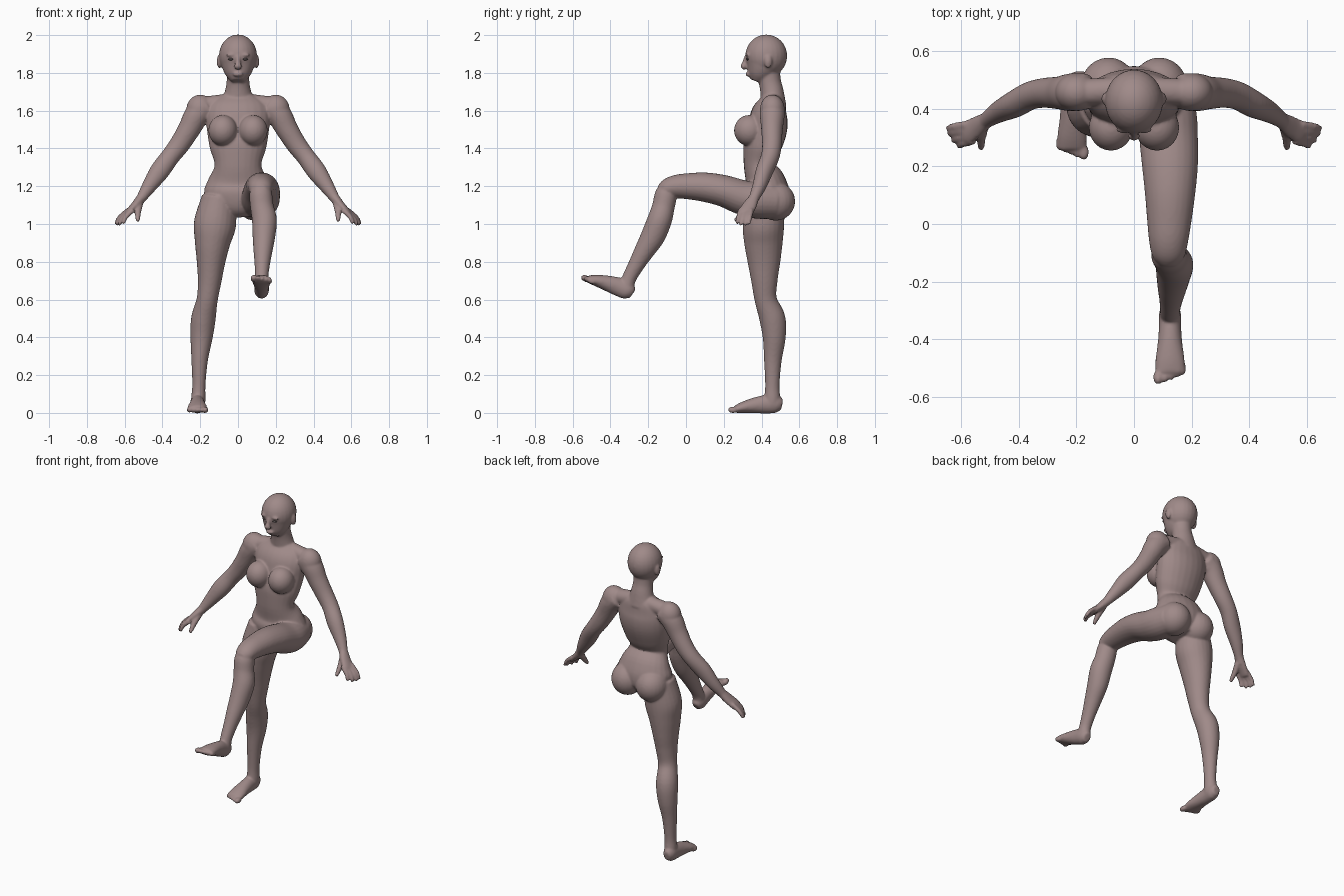
import bpy, bmesh, math
from mathutils import Vector, Matrix

def material(name, rgb):
    m = bpy.data.materials.new(name)
    m.diffuse_color = (*rgb, 1)
    return m

skin = material("skin", (0.35, 0.255, 0.25))
cloth = material("dark cloth", (0.105, 0.083, 0.088))
eye_mat = material("eye dark", (0.08, 0.065, 0.065))

bm = bmesh.new()          # all overlapping body volumes, fused later

def loft(points, ref=(1, 0, 0), mat=Matrix(), steps=5, sides=24):
    """Smooth tube through (x, y, z, radius along ref, other radius)."""
    P = [Vector(p) for p in points]
    P = [P[0] * 2 - P[1]] + P + [P[-1] * 2 - P[-2]]
    path = []
    for i in range(1, len(P) - 2):
        a, b, c, d = P[i - 1:i + 3]
        for k in range(steps):
            t = k / steps
            path.append((b * 2 + (c - a) * t + (a * 2 - b * 5 + c * 4 - d) * t ** 2
                         + (b * 3 - a - c * 3 + d) * t ** 3) * 0.5)
    path.append(P[-2])
    rings = []
    for i, p in enumerate(path):
        q, r = path[max(i - 1, 0)], path[min(i + 1, len(path) - 1)]
        tan = (Vector(r[:3]) - Vector(q[:3])).normalized()
        u = Vector(ref)
        u = (u - tan * u.dot(tan)).normalized()
        w = tan.cross(u)
        ring = []
        for k in range(sides):
            an = 2 * math.pi * k / sides
            co = Vector(p[:3]) + u * max(p[3], .004) * math.cos(an) + w * max(p[4], .004) * math.sin(an)
            ring.append(bm.verts.new(mat @ co))
        rings.append(ring)
    for a, b in zip(rings, rings[1:]):
        for k in range(sides):
            j = (k + 1) % sides
            bm.faces.new((a[k], a[j], b[j], b[k]))
    bm.faces.new(rings[0][::-1])
    bm.faces.new(rings[-1])

def ball(c, r, mat=Matrix(), target=None):
    m = mat @ Matrix.Translation(c) @ Matrix.Diagonal((*r, 1))
    bmesh.ops.create_uvsphere(target or bm, u_segments=24, v_segments=16, radius=1, matrix=m)

# torso and neck
loft([(0, .44, 1.05, .08, .07), (0, .43, 1.10, .15, .11), (0, .425, 1.17, .178, .12),
      (0, .415, 1.23, .158, .105), (0, .385, 1.31, .122, .077), (0, .40, 1.40, .147, .097),
      (0, .43, 1.50, .163, .103), (0, .44, 1.58, .168, .095), (0, .455, 1.64, .145, .072),
      (0, .46, 1.68, .085, .05)])
loft([(0, .465, 1.62, .09, .065), (0, .455, 1.70, .068, .06), (0, .443, 1.76, .058, .057),
      (0, .43, 1.85, .06, .065)])
loft([(-.2, .455, 1.625, .045, .045), (0, .465, 1.645, .045, .045), (.2, .455, 1.625, .045, .045)],
     ref=(0, 1, 0))

# head: cranium, jaw, nose, lips
ball((0, .425, 1.89), (.099, .109, .111))
loft([(0, .42, 1.90, .092, .10), (0, .405, 1.84, .085, .089), (0, .385, 1.79, .063, .06),
      (0, .372, 1.757, .033, .032)])
loft([(0, .322, 1.89, .011, .01), (0, .311, 1.855, .012, .012), (0, .305, 1.835, .02, .014),
      (0, .317, 1.825, .014, .01)])
ball((0, .328, 1.793), (.026, .011, .012))

for s in (-1, 1):
    side = Matrix.Diagonal((s, 1, 1, 1))
    # ears, brows, breasts, buttocks, deltoids
    ball((.099, .435, 1.86), (.012, .02, .034), side)
    ball((.037, .326, 1.895), (.028, .01, .007), side)
    ball((.08, .335, 1.495), (.075, .079, .08), side)
    ball((.088, .475, 1.12), (.096, .101, .1), side)
    ball((.2, .457, 1.605), (.072, .064, .078), side)
    # arm
    loft([(.16, .46, 1.62, .06, .055), (.215, .457, 1.58, .064, .064), (.26, .455, 1.50, .055, .057),
          (.31, .455, 1.42, .05, .052), (.36, .445, 1.355, .047, .048), (.415, .415, 1.28, .044, .05),
          (.47, .388, 1.20, .035, .037), (.512, .36, 1.137, .026, .025), (.535, .343, 1.105, .03, .022)],
         (0, 1, 0), side)
    # palm, fingers, thumb
    loft([(.512, .36, 1.137, .026, .024), (.545, .337, 1.098, .036, .02), (.575, .319, 1.067, .039, .016),
          (.59, .312, 1.05, .033, .012)], (0, 1, 0), side)
    for k, tip in enumerate([(.647, .332, 1.0), (.643, .312, .995), (.63, .288, .995), (.607, .268, 1.003)]):
        x, y, z = .592 - .008 * k, .345 - .019 * k, 1.062
        loft([(x - .012, y, z + .012, .012, .012), ((x + tip[0]) / 2 + .006, (y + tip[1]) / 2, (z + tip[2]) / 2 + .005, .011, .011),
              (*tip, .008, .008)], (0, 1, 0), side)
    loft([(.522, .34, 1.105, .018, .018), (.53, .30, 1.06, .015, .015), (.53, .26, 1.015, .009, .009)],
         mat=side)

# standing leg
loft([(-.10, .42, 1.14, .09, .10), (-.122, .41, 1.0, .11, .108), (-.135, .41, .9, .092, .1),
      (-.143, .413, .8, .074, .085), (-.15, .415, .7, .061, .068), (-.163, .422, .6, .054, .057),
      (-.183, .457, .5, .063, .067), (-.193, .467, .4, .057, .059), (-.203, .46, .28, .042, .045),
      (-.207, .457, .15, .033, .036), (-.21, .457, .08, .036, .04), (-.21, .457, .04, .034, .038)])

# raised leg: thigh, then shin
loft([(.10, .47, 1.12, .09, .09), (.115, .38, 1.125, .1, .095), (.12, .30, 1.14, .1, .09),
      (.125, .20, 1.175, .095, .082), (.125, .1, 1.195, .085, .076), (.122, 0, 1.2, .074, .066),
      (.12, -.06, 1.197, .066, .059), (.12, -.11, 1.185, .055, .047), (.12, -.14, 1.178, .032, .027)])
loft([(.12, -.09, 1.2, .04, .035), (.12, -.105, 1.16, .058, .056), (.127, -.12, 1.09, .06, .058),
      (.14, -.14, 1.02, .064, .063), (.137, -.175, .935, .058, .062), (.132, -.222, .855, .048, .051),
      (.128, -.265, .78, .038, .041), (.125, -.3, .715, .033, .036), (.125, -.315, .67, .034, .038)])

def foot(mat, s):
    """Foot about its ankle, toes towards -y; s is the side of the big toe."""
    loft([(0, .05, -.037, .022, .028), (0, .02, -.032, .036, .046), (0, -.035, -.034, .037, .047),
          (0, -.09, -.04, .041, .04), (0, -.15, -.05, .049, .029), (0, -.195, -.061, .049, .018)], mat=mat)
    for k in range(5):
        big = k == 0
        ball((s * (.037 - .02 * k + .004 * big), -.208 + .008 * k, -.064), (.016 if big else .011, .026, .016 if big else .013), mat)

foot(Matrix.Translation((-.215, .457, .08)), 1)
foot(Matrix.Translation((.125, -.315, .685)) @ Matrix.Rotation(math.radians(-24), 4, 'X'), -1)

# fuse the volumes into one smooth skin
bmesh.ops.recalc_face_normals(bm, faces=bm.faces)
raw = bpy.data.meshes.new("volumes")
bm.to_mesh(raw)
bm.free()
tmp = bpy.data.objects.new("volumes", raw)
bpy.context.collection.objects.link(tmp)
rm = tmp.modifiers.new("fuse", 'REMESH')
rm.mode, rm.voxel_size = 'VOXEL', 0.0065
sm = tmp.modifiers.new("soften", 'SMOOTH')
sm.factor, sm.iterations = 0.5, 7
dp = tmp.modifiers.new("regain", 'DISPLACE')
dp.strength, dp.mid_level = 0.002, 0
bpy.context.view_layer.update()
mesh = bpy.data.meshes.new_from_object(tmp.evaluated_get(bpy.context.evaluated_depsgraph_get()))
bpy.data.objects.remove(tmp)

# clothing regions: positive inside
def top_region(p):
    x, y, z = abs(p.x), p.y, p.z
    upper = min(1.53 + 1.3 * x, 1.66) if y < .45 else 1.60 - .2 * x
    return min(z - 1.41, upper - z, .178 - .24 * max(0, z - 1.5) - x)

def brief_region(p):
    x, y, z = abs(p.x), p.y, p.z
    front = min(max((.52 - y) / .15, 0), 1)
    upper = 1.235 - front * max(0, .06 - .3 * x)
    if p.x > 0:
        leg = min(y - (.29 + .75 * x), z - 1.0)
    else:
        leg = z - (1.025 + .95 * x * front)
    return min(upper - z, leg, .25 - x)

def cut_along(bm, f):
    """Split the faces along the line where f is zero."""
    val = {v: f(v.co) for v in bm.verts}
    new = set()
    for e in list(bm.edges):
        a, b = e.verts
        if val[a] * val[b] < 0:
            new.add(bmesh.utils.edge_split(e, a, val[a] / (val[a] - val[b]))[1])
    for face in list(bm.faces):
        vs = [v for v in face.verts if v in new]
        if len(vs) == 2:
            bmesh.utils.face_split(face, vs[0], vs[1])

bm = bmesh.new()
bm.from_mesh(mesh)
for region in (top_region, brief_region):
    cut_along(bm, region)
for face in bm.faces:
    c = face.calc_center_median()
    face.material_index = int(top_region(c) > 0 or brief_region(c) > 0)
    face.smooth = True
bm.to_mesh(mesh)
bm.free()
mesh.materials.clear()
mesh.materials.append(skin)
mesh.materials.append(cloth)
bpy.context.collection.objects.link(bpy.data.objects.new("body", mesh))

# eyes
for s, name in ((-1, "right_eye"), (1, "left_eye")):
    b = bmesh.new()
    ball((s * .036, .327, 1.873), (.016, .009, .007), target=b)
    for face in b.faces:
        face.smooth = True
    me = bpy.data.meshes.new(name)
    b.to_mesh(me)
    b.free()
    me.materials.append(eye_mat)
    bpy.context.collection.objects.link(bpy.data.objects.new(name, me))
